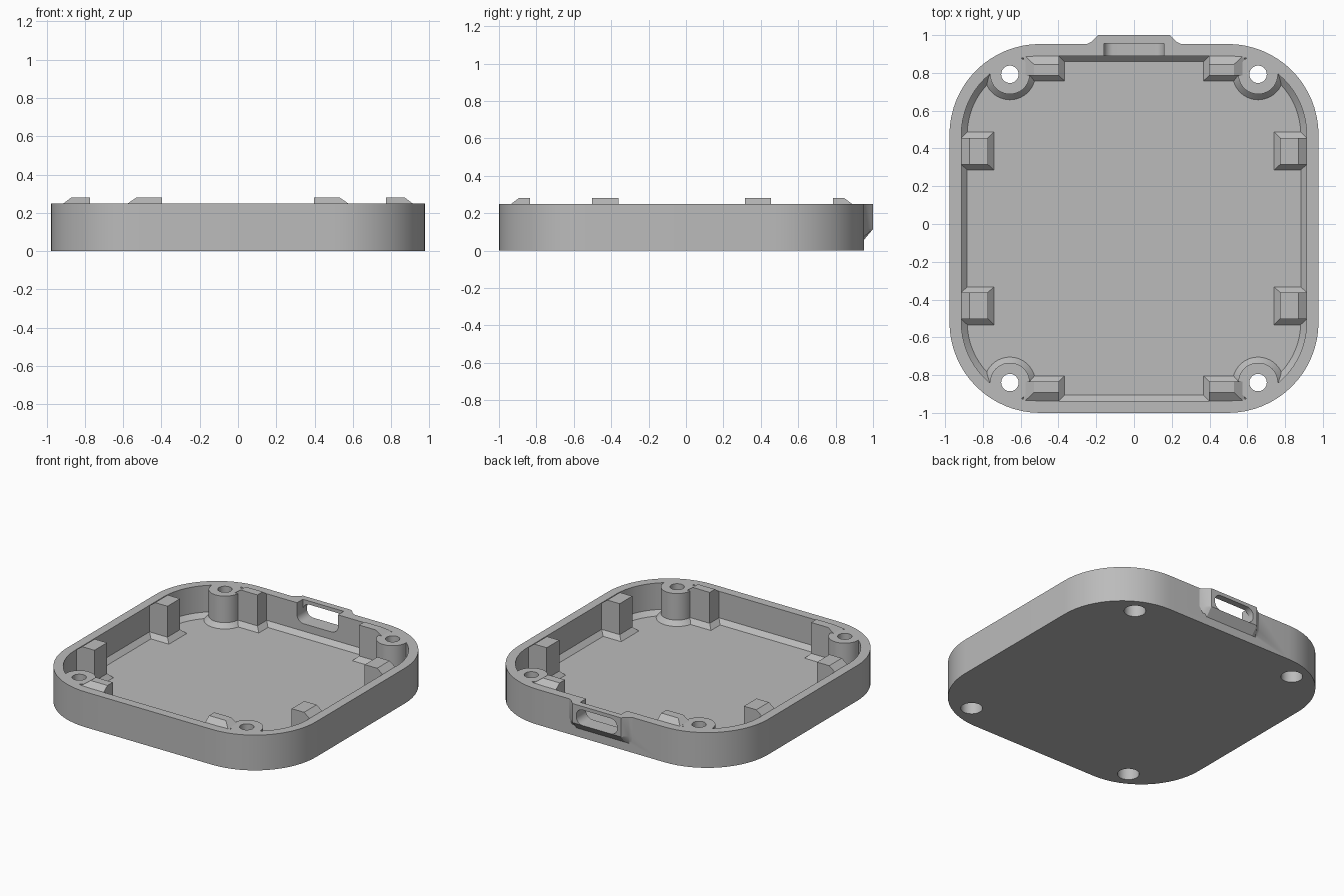
import bpy, bmesh, math
from mathutils import Matrix

if "Cube" in bpy.data.objects:
    bpy.data.objects.remove(bpy.data.objects["Cube"], do_unlink=True)

CY = -0.0235          # middle of the tray in y
TOP = 0.25            # rim height
FLOOR, LEDGE = 0.031, 0.062
HALF_X, HALF_Y, RADIUS, WALL = 0.977, 0.9765, 0.48, 0.063

grey = bpy.data.materials.new("plain grey")
grey.use_nodes = True
grey.diffuse_color = (0.5, 0.5, 0.5, 1)
grey.node_tree.nodes["Principled BSDF"].inputs["Base Color"].default_value = (0.5, 0.5, 0.5, 1)


def loft(name, rings, matrix=None):
    """Closed solid through a stack of (outline, height) rings."""
    bm = bmesh.new()
    loops = [[bm.verts.new((x, y, z)) for x, y in pts] for pts, z in rings]
    n = len(loops[0])
    for low, high in zip(loops, loops[1:]):
        for i in range(n):
            j = (i + 1) % n
            bm.faces.new((low[i], low[j], high[j], high[i]))
    bm.faces.new(loops[0][::-1])
    bm.faces.new(loops[-1])
    if matrix:
        bm.transform(matrix)
    bmesh.ops.recalc_face_normals(bm, faces=bm.faces)
    mesh = bpy.data.meshes.new(name)
    bm.to_mesh(mesh)
    bm.free()
    mesh.materials.append(grey)
    obj = bpy.data.objects.new(name, mesh)
    bpy.context.collection.objects.link(obj)
    return obj


def rounded(hx, hy, r, cy=CY, steps=16):
    pts = []
    for q, (sx, sy) in enumerate(((1, 1), (-1, 1), (-1, -1), (1, -1))):
        for i in range(steps + 1):
            a = math.pi / 2 * (q + i / steps)
            pts.append((sx * (hx - r) + r * math.cos(a), cy + sy * (hy - r) + r * math.sin(a)))
    return pts


def circle(x, y, r, n=40):
    return [(x + r * math.cos(math.tau * i / n), y + r * math.sin(math.tau * i / n)) for i in range(n)]


def rect(x0, x1, y0, y1):
    return [(x0, y0), (x1, y0), (x1, y1), (x0, y1)]


def combine(target, tool, operation):
    mod = target.modifiers.new(operation.lower(), 'BOOLEAN')
    mod.operation, mod.solver, mod.object = operation, 'EXACT', tool
    bpy.context.view_layer.objects.active = target
    bpy.ops.object.modifier_apply(modifier=mod.name)
    bpy.data.objects.remove(tool, do_unlink=True)


corners = [(sx, sy) for sx in (-1, 1) for sy in (-1, 1)]

# Outer shell
tray = loft("tray", [(rounded(HALF_X, HALF_Y, RADIUS), z) for z in (0, TOP)])


# Raised port surround on the back wall, sloping out from below
def surround(depths):
    half = list(zip((0.255, 0.225, 0.19), depths))
    return ([(-0.255, 0.91)] + [(-x, y) for x, y in half]
            + [(x, y) for x, y in half[::-1]] + [(0.255, 0.91)])


combine(tray, loft("port_surround", [
    (surround((0.945, 0.945, 0.945)), 0.05),
    (surround((0.95, 0.965, 1.0)), 0.115),
    (surround((0.95, 0.965, 1.0)), TOP)]), 'UNION')


# Cavity with a bevelled foot, leaving the screw bosses standing
def inner(inset):
    d = WALL + inset
    return rounded(HALF_X - d, HALF_Y - d, RADIUS - d)


cavity = loft("cavity", [(inner(0.031), FLOOR), (inner(0), LEDGE), (inner(0), 0.35)])
holes = [(sx * 0.657, CY + sy * 0.816) for sx, sy in corners]
for x, y in holes:
    boss = loft("screw_boss", [(circle(x, y, 0.135), 0), (circle(x, y, 0.135), FLOOR),
                               (circle(x, y, 0.105), LEDGE), (circle(x, y, 0.105), 0.4)])
    combine(cavity, boss, 'DIFFERENCE')
combine(tray, cavity, 'DIFFERENCE')


# Locating posts: bevelled foot, straight shaft, sloped outer top edges
def post(sx, sy, foot, shaft, head):
    def place(r):
        return [(sx * x, CY + sy * y) for x, y in rect(*r)]
    return loft("locating_post", [(place(foot), 0.015), (place(foot), FLOOR), (place(shaft), LEDGE),
                                  (place(shaft), 0.243), (place(head), 0.281)])


for sx, sy in corners:
    side = post(sx, sy, (0.742, 0.92, 0.31, 0.51), (0.773, 0.92, 0.338, 0.479),
                (0.773, 0.87, 0.338, 0.479))
    end = post(sx, sy, (0.367, 0.585, 0.78, 0.92), (0.398, 0.585, 0.81, 0.92),
               (0.398, 0.53, 0.81, 0.869))
    combine(tray, side, 'UNION')
    combine(tray, end, 'UNION')

# Screw holes with a wider recess underneath
for x, y in holes:
    drill = loft("screw_hole", [(circle(x, y, 0.07), -0.1), (circle(x, y, 0.07), 0.11),
                                (circle(x, y, 0.046), 0.111), (circle(x, y, 0.046), 0.4)])
    combine(tray, drill, 'DIFFERENCE')

# Port slot through the back, and the notch that opens its inner half upward
slot_outline = rounded(0.16, 0.055, 0.05, cy=0.17, steps=8)
slot = loft("port_slot", [(slot_outline, -1.1), (slot_outline, -0.85)],
            Matrix.Rotation(math.pi / 2, 4, 'X'))
combine(tray, slot, 'DIFFERENCE')
notch = rect(-0.16, 0.16, 0.85, 0.955)
combine(tray, loft("port_notch", [(notch, 0.17), (notch, 0.35)]), 'DIFFERENCE')

# Smooth the curved walls, keep the edges crisp
bpy.ops.object.select_all(action='DESELECT')
tray.select_set(True)
bpy.context.view_layer.objects.active = tray
bpy.ops.object.shade_smooth_by_angle(angle=math.radians(25))
